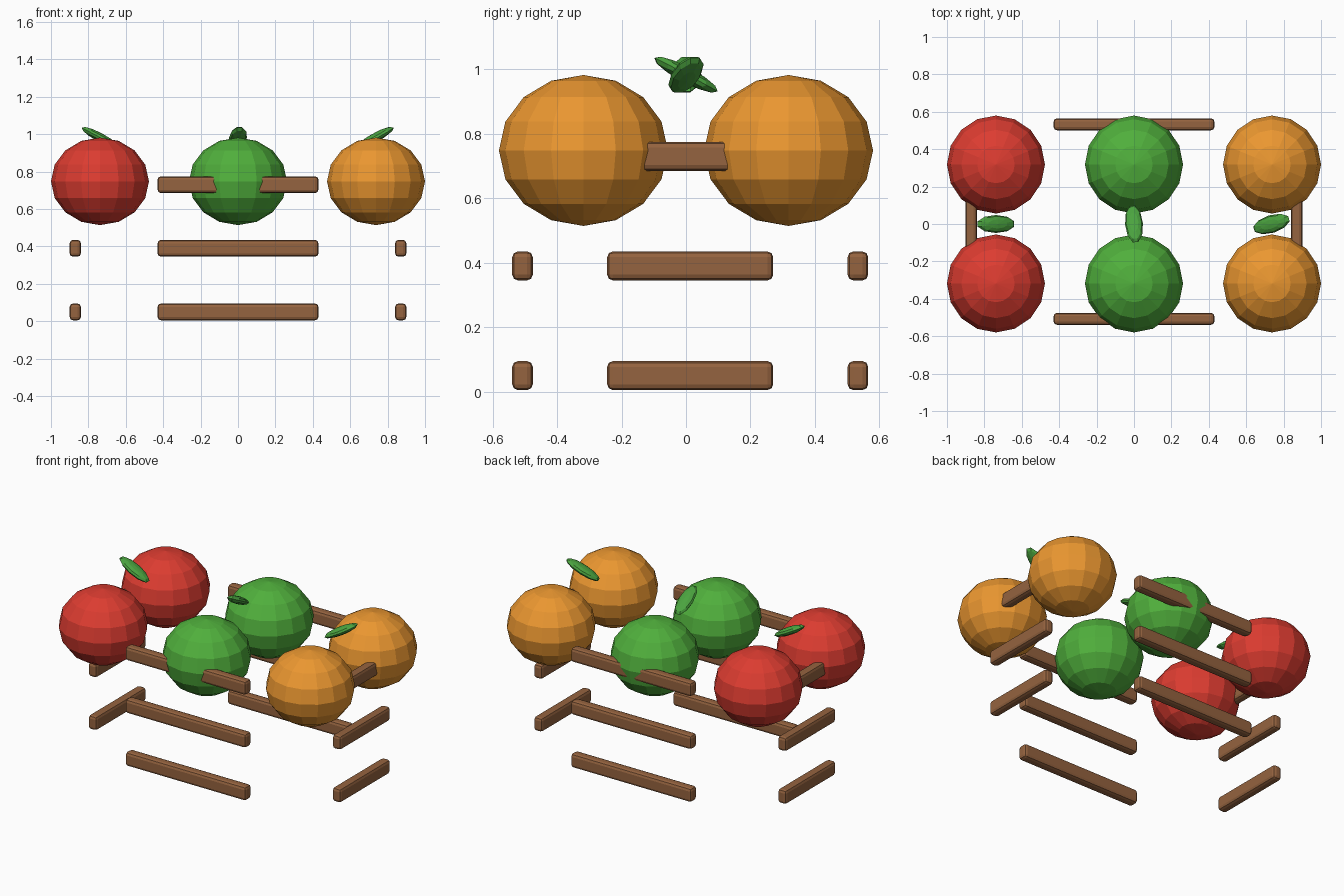
import bpy
from math import radians

if "Cube" in bpy.data.objects:
    bpy.data.objects.remove(bpy.data.objects["Cube"])


def material(name, color):
    m = bpy.data.materials.new(name)
    m.diffuse_color = (*color, 1)
    m.use_nodes = True
    m.node_tree.nodes["Principled BSDF"].inputs["Base Color"].default_value = m.diffuse_color
    return m


wood = material("wood", (0.30, 0.125, 0.05))
leaf_green = material("leaf_green", (0.07, 0.37, 0.05))
colors = [material("red", (0.72, 0.045, 0.03)),
          material("green", (0.08, 0.43, 0.045)),
          material("orange", (0.83, 0.31, 0.03))]


def slat(name, loc, size):
    bpy.ops.mesh.primitive_cube_add(size=1, location=loc)
    o = bpy.context.object
    o.name = name
    o.scale = size
    bpy.ops.object.transform_apply(location=False, rotation=False, scale=True)
    b = o.modifiers.new("rounded_edges", 'BEVEL')
    b.width = 0.018
    b.segments = 2
    o.data.materials.append(wood)


def ball(name, loc, radii, mat, segs, rings, rot=(0, 0, 0)):
    bpy.ops.mesh.primitive_uv_sphere_add(segments=segs, ring_count=rings, radius=1,
                                         location=loc, rotation=rot)
    o = bpy.context.object
    o.name = name
    o.scale = radii
    o.data.materials.append(mat)


# crate slats: three levels on four sides
for z in (0.05, 0.39, 0.73):
    for y, side in ((-0.507, "front"), (0.533, "back")):
        slat(side + "_slat", (0, y, z), (0.86, 0.064, 0.09))
    for x, side in ((-0.87, "left"), (0.87, "right")):
        slat(side + "_slat", (x, 0.013, z), (0.06, 0.515, 0.09))

# two rows of fruit
for x, mat in zip((-0.738, 0, 0.738), colors):
    for y in (-0.318, 0.318):
        ball(mat.name + "_fruit", (x, y, 0.748), (0.262, 0.262, 0.234), mat, 16, 8)

# tilted leaves, one above each pair
for x, yaw in ((-0.738, 180), (0, -85), (0.735, 17)):
    ball("leaf", (x, 0, 0.983), (0.116, 0.048, 0.024), leaf_green, 10, 6,
         (0, radians(-28), radians(yaw)))
